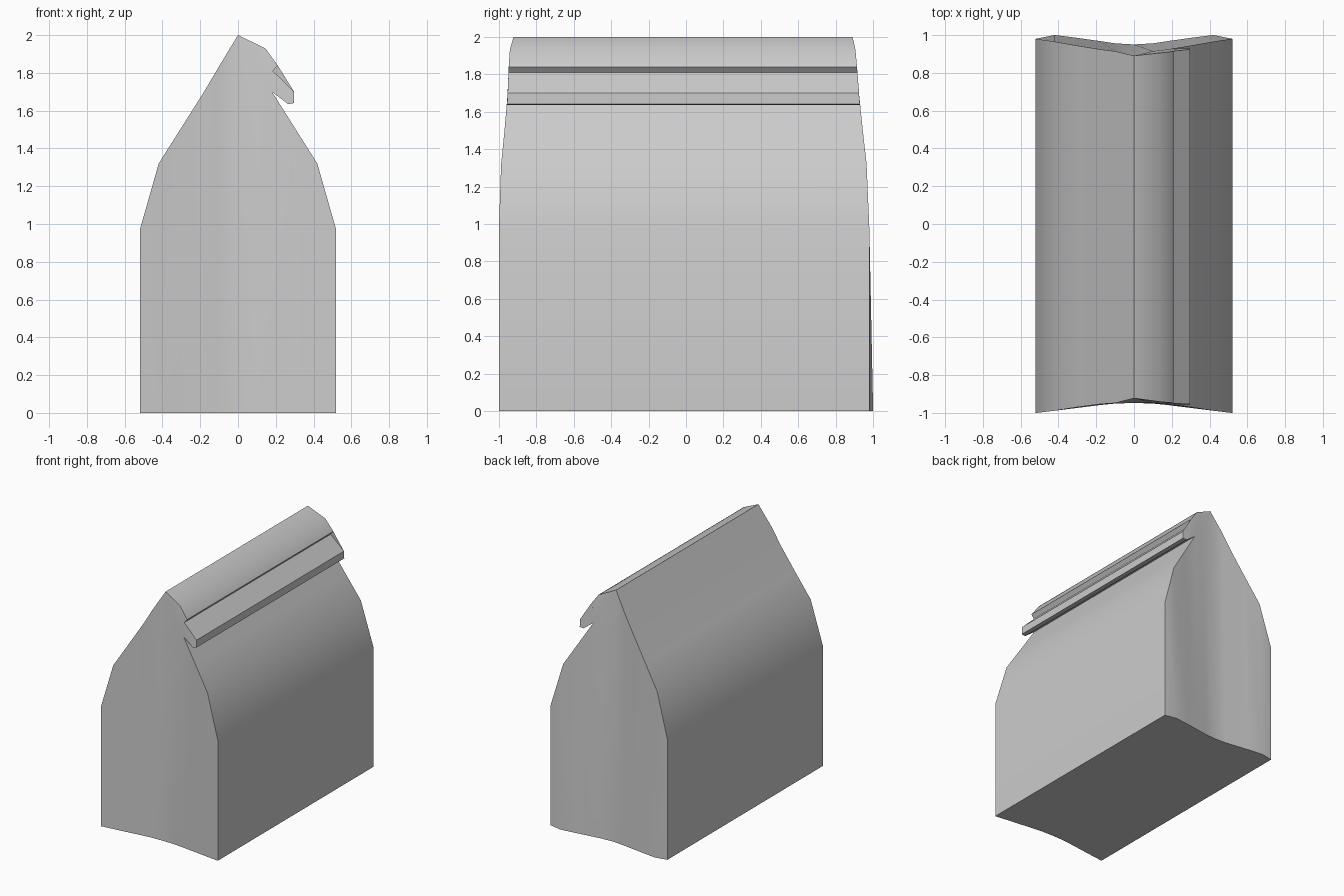
import bpy, bmesh, math

if "Cube" in bpy.data.objects:
    bpy.data.objects.remove(bpy.data.objects["Cube"])

# Half section columns: x, roof height, front and back y at the floor
HALF = [(0.52, 0.97, -1.0, 0.98), (0.42, 1.32, -0.988, 1.0),
        (0.30, 1.51, -0.973, 0.985), (0.18, 1.70, -0.958, 0.968),
        (0.10, 1.835, -0.95, 0.956), (0.0, 2.0, -0.947, 0.95)]
COLS = [(-x, z, f, b) for x, z, f, b in HALF] + HALF[-2::-1]

# Side outline: z, front y, back y of the upper edges
EDGE = [(0.97, -1.0, 0.98), (1.32, -0.988, 0.965), (1.65, -0.955, 0.928),
        (1.92, -0.944, 0.908), (2.0, -0.922, 0.89)]

# Folded-over top strip, from the ridge round to the slope
FLAP = [(0.0, 2.0), (0.145, 1.93), (0.21, 1.84), (0.185, 1.81), (0.297, 1.70),
        (0.297, 1.64), (0.265, 1.635), (0.18, 1.70)]


def edge_y(z, side):
    for a, b in zip(EDGE, EDGE[1:]):
        if z <= b[0]:
            t = (z - a[0]) / (b[0] - a[0])
            return a[side] + t * (b[side] - a[side])
    return EDGE[-1][side]


bm = bmesh.new()


def pair(x, z):
    return [bm.verts.new((x, edge_y(z, s), z)) for s in (1, 2)]


# Bag body: floor, roof slopes and pinched ends in vertical strips
floor = [[bm.verts.new((x, y, 0)) for y in (f, b)] for x, z, f, b in COLS]
roof = [pair(x, z) for x, z, f, b in COLS]
for i in range(len(COLS) - 1):
    bm.faces.new((floor[i][0], floor[i + 1][0], floor[i + 1][1], floor[i][1]))
    for s in (0, 1):
        bm.faces.new((floor[i][s], floor[i + 1][s], roof[i + 1][s], roof[i][s]))
    if i not in (5, 6):   # this part of the slope is covered by the fold
        bm.faces.new((roof[i][0], roof[i + 1][0], roof[i + 1][1], roof[i][1]))
for i in (0, -1):
    bm.faces.new((floor[i][0], floor[i][1], roof[i][1], roof[i][0]))

# Folded strip, joined to the body
flap = [roof[5]] + [pair(x, z) for x, z in FLAP[1:-1]] + [roof[7]]
for a, b in zip(flap, flap[1:]):
    bm.faces.new((a[0], b[0], b[1], a[1]))
caps = [bm.faces.new([p[s] for p in flap] + [roof[6][s]]) for s in (0, 1)]
bmesh.ops.triangulate(bm, faces=caps)
bmesh.ops.recalc_face_normals(bm, faces=bm.faces)

mesh = bpy.data.meshes.new("folded_bag")
bm.to_mesh(mesh)
bm.free()
bag = bpy.data.objects.new("folded_bag", mesh)
bpy.context.collection.objects.link(bag)
bpy.context.view_layer.objects.active = bag
bag.select_set(True)
bpy.ops.object.shade_smooth_by_angle(angle=math.radians(30))
